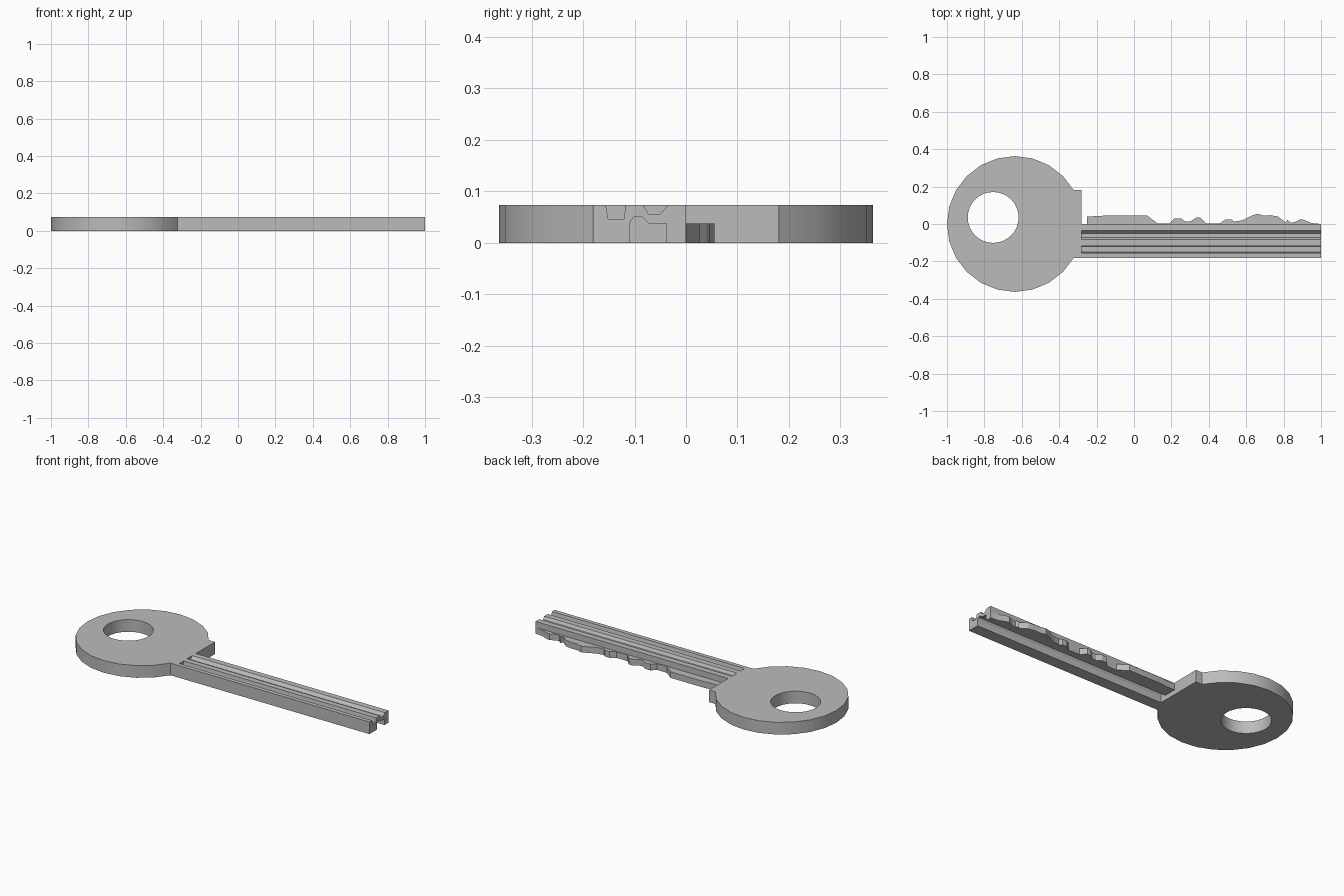
import bpy, bmesh, math
from mathutils import Vector

cube = bpy.data.objects.get("Cube")
if cube:
    bpy.data.objects.remove(cube, do_unlink=True)

THICK = 0.073
TIP = 1.0
COLLAR_END = -0.28

steel = bpy.data.materials.new("grey_steel")
steel.use_nodes = True
GREY = (0.5, 0.5, 0.5, 1)
steel.diffuse_color = GREY
steel.node_tree.nodes["Principled BSDF"].inputs["Base Color"].default_value = GREY


def circle(cx, cy, radius, sides, first=0.0, last=360.0):
    """Points on an arc, in degrees, evenly spaced."""
    angles = [math.radians(first + (last - first) * i / sides) for i in range(sides + 1)]
    return [(cx + radius * math.cos(a), cy + radius * math.sin(a)) for a in angles]


def extrude(name, outline, place, shift, holes=()):
    """Fill an outline (with optional holes) and push it along shift."""
    bm = bmesh.new()
    edges = []
    for loop in (outline, *holes):
        verts = [bm.verts.new(place(a, b)) for a, b in loop]
        edges += [bm.edges.new((v, verts[i - 1])) for i, v in enumerate(verts)]
    bmesh.ops.triangle_fill(bm, edges=edges, use_beauty=True)
    bmesh.ops.dissolve_limit(bm, angle_limit=0.01, verts=bm.verts, edges=bm.edges)
    moved = bmesh.ops.extrude_face_region(bm, geom=bm.faces[:], use_keep_orig=True)
    top = [g for g in moved["geom"] if isinstance(g, bmesh.types.BMVert)]
    bmesh.ops.translate(bm, verts=top, vec=Vector(shift))
    bmesh.ops.recalc_face_normals(bm, faces=bm.faces)
    mesh = bpy.data.meshes.new(name)
    bm.to_mesh(mesh)
    bm.free()
    mesh.materials.append(steel)
    obj = bpy.data.objects.new(name, mesh)
    bpy.context.collection.objects.link(obj)
    bpy.ops.object.select_all(action="DESELECT")
    obj.select_set(True)
    bpy.context.view_layer.objects.active = obj
    bpy.ops.object.shade_smooth_by_angle(angle=math.radians(25))
    return obj


# Round head with a square collar and an off-centre ring hole
head = circle(-0.637, 0, 0.363, 20, 30, 330)
head += [(COLLAR_END, -0.181), (COLLAR_END, 0.181)]
ring_hole = circle(-0.753, 0.035, 0.136, 32)[:-1]
extrude("key_head", head, lambda x, y: (x, y, 0), (0, 0, THICK), [ring_hole])

# Grooved blade: cross-section in y and z, run along x
section = [
    (-0.181, 0), (-0.11, 0), (-0.11, 0.037), (-0.102, 0.05), (-0.085, 0.05),
    (-0.072, 0.037), (-0.02, 0.037), (-0.015, 0.03), (0, 0.03), (0, THICK),
    (-0.035, THICK), (-0.05, 0.056), (-0.073, 0.056), (-0.083, THICK),
    (-0.117, THICK), (-0.121, 0.046), (-0.151, 0.046), (-0.156, THICK),
    (-0.181, THICK),
]
extrude("grooved_blade", section, lambda y, z: (COLLAR_END, y, z), (TIP - COLLAR_END, 0, 0))

# Toothed strip along the lower half of the back edge
teeth = [
    (-0.25, 0.041), (-0.18, 0.042), (-0.16, 0.046), (0.07, 0.046), (0.09, 0.03),
    (0.125, 0.004), (0.19, 0.004), (0.215, 0.03), (0.25, 0.03), (0.275, 0.013),
    (0.3, 0.013), (0.335, 0.035), (0.355, 0.035), (0.385, 0.004), (0.46, 0.004),
    (0.49, 0.025), (0.52, 0.025), (0.535, 0.013), (0.58, 0.02), (0.63, 0.045),
    (0.66, 0.055), (0.69, 0.045), (0.73, 0.047), (0.77, 0.04), (0.81, 0.008),
    (0.82, 0.022), (0.835, 0.008), (0.86, 0.01), (0.89, 0.026), (0.91, 0.022),
    (0.95, 0.005), (TIP, 0),
]
strip = [(-0.25, -0.038)] + teeth + [(TIP, -0.038)]
extrude("toothed_strip", strip, lambda x, y: (x, y, 0), (0, 0, 0.037))
